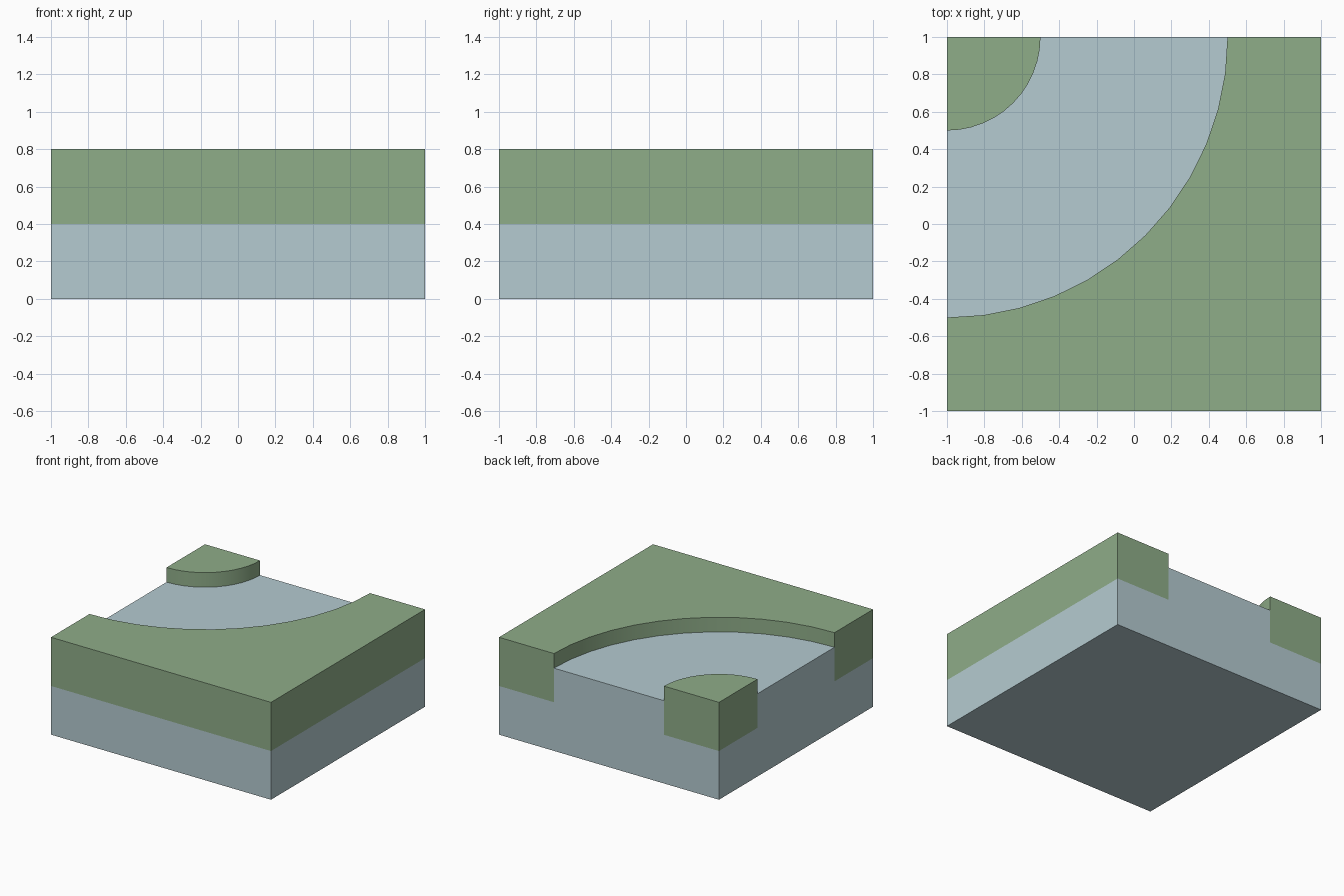
import bpy, bmesh
from math import sin, cos, pi, radians

if "Cube" in bpy.data.objects:
    bpy.data.objects.remove(bpy.data.objects["Cube"])

SEGMENTS = 12            # facets per quarter turn
BED, WATER, TOP = 0.4, 0.68, 0.8


def material(name, color):
    mat = bpy.data.materials.new(name)
    mat.diffuse_color = (*color, 1)
    mat.use_nodes = True
    mat.node_tree.nodes["Principled BSDF"].inputs["Base Color"].default_value = mat.diffuse_color
    return mat


def arc(radius):
    # Quarter circle about the back left corner, from the left side to the back
    return [(-1 + radius * sin(i * pi / 2 / SEGMENTS),
             1 - radius * cos(i * pi / 2 / SEGMENTS)) for i in range(SEGMENTS + 1)]


def prism(name, outline, low, high, mat):
    mesh = bpy.data.meshes.new(name)
    bm = bmesh.new()
    face = bm.faces.new([bm.verts.new((x, y, low)) for x, y in outline])
    top = bmesh.ops.extrude_face_region(bm, geom=[face], use_keep_orig=True)["geom"]
    bmesh.ops.translate(bm, vec=(0, 0, high - low),
                        verts=[v for v in top if isinstance(v, bmesh.types.BMVert)])
    bmesh.ops.recalc_face_normals(bm, faces=bm.faces)
    bm.to_mesh(mesh)
    bm.free()
    mesh.materials.append(mat)
    obj = bpy.data.objects.new(name, mesh)
    bpy.context.collection.objects.link(obj)
    bpy.ops.object.select_all(action='DESELECT')
    obj.select_set(True)
    bpy.context.view_layer.objects.active = obj
    bpy.ops.object.shade_smooth_by_angle(angle=radians(30))
    return obj


green = material("grass", (0.275, 0.418, 0.25))
blue = material("water", (0.462, 0.597, 0.638))
inner, outer = arc(0.5), arc(1.5)

# Square base slab
prism("base", [(-1, -1), (1, -1), (1, 1), (-1, 1)], 0, BED, blue)

# Curved channel of water between the banks
prism("channel_water", outer + inner[::-1], BED, WATER, blue)

# Raised banks outside and inside the bend
prism("outer_bank", [(-1, -1), (1, -1), (1, 1)] + outer[::-1], BED, TOP, green)
prism("inner_bank", [(-1, 1)] + inner, BED, TOP, green)
